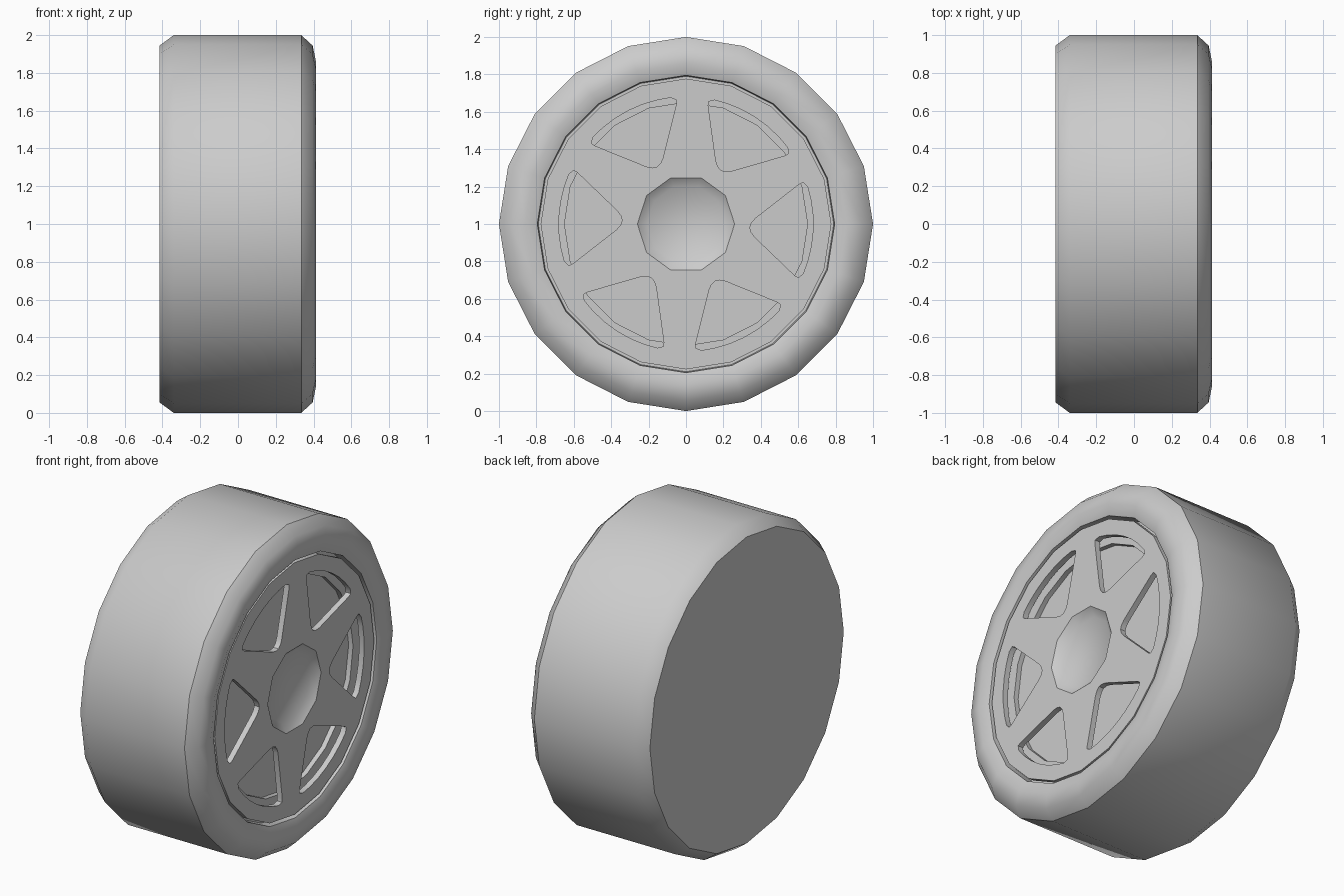
import bpy, bmesh
from math import sin, cos, pi, radians

if "Cube" in bpy.data.objects:
    bpy.data.objects.remove(bpy.data.objects["Cube"])

CENTRE_Z = 1.0


def smooth(ob, angle):
    bpy.ops.object.select_all(action='DESELECT')
    ob.select_set(True)
    bpy.context.view_layer.objects.active = ob
    bpy.ops.object.shade_smooth_by_angle(angle=radians(angle))


def lathe(name, profile, sides, angle=40):
    """Revolve (x, radius) points about the axle; radius 0 closes with a cap."""
    bm = bmesh.new()
    rings = []
    for x, r in profile:
        rings.append([bm.verts.new((x, r * cos(2 * pi * i / sides), r * sin(2 * pi * i / sides)))
                      for i in range(sides)] if r > 0 else None)
    for a, b in zip(rings, rings[1:]):
        if a is None or b is None:
            bm.faces.new(a or list(reversed(b)))
            continue
        for i in range(sides):
            j = (i + 1) % sides
            bm.faces.new((a[i], a[j], b[j], b[i]))
    bmesh.ops.recalc_face_normals(bm, faces=bm.faces)
    # open dishes must face outwards (+x)
    if profile[0][1] > 0:
        flat = max(bm.faces, key=lambda f: len(f.verts))
        if flat.normal.x < 0:
            bmesh.ops.reverse_faces(bm, faces=bm.faces)
    me = bpy.data.meshes.new(name)
    bm.to_mesh(me)
    bm.free()
    ob = bpy.data.objects.new(name, me)
    ob.location.z = CENTRE_Z
    bpy.context.collection.objects.link(ob)
    smooth(ob, angle)
    return ob


def ring(r, sides):
    return [(r * cos(2 * pi * i / sides), r * sin(2 * pi * i / sides)) for i in range(sides)]


# Tyre with flat back and rounded front shoulder, running in behind the rim
lathe("tyre", [(-0.415, 0), (-0.415, 0.945), (-0.34, 1), (0.335, 1), (0.395, 0.945),
               (0.413, 0.86), (0.39, 0.795), (0.33, 0.79), (0.33, 0.65), (0.30, 0.65),
               (0.30, 0)], 20)

# Hub recess in the middle of the rim
lathe("hub_recess", [(0.385, 0.26), (0.345, 0.21), (0.345, 0)], 10, 60)

# Spoked rim face: a filled outline with six rounded windows and the hub hole
half = [(0.35, 0.025), (0.37, 0.05), (0.595, 0.245), (0.615, 0.255)]
half += [(0.68 * cos(radians(a)), 0.68 * sin(radians(a))) for a in (20, 14, 7)]
window = half + [(0.68, 0)] + [(u, -v) for u, v in reversed(half)] + [(0.342, 0)]

outlines = [ring(0.777, 20), ring(0.26, 10)]
for k in range(6):
    t = radians(60 * k - 3)
    outlines.append([(u * cos(t) - v * sin(t), u * sin(t) + v * cos(t)) for u, v in window])

curve = bpy.data.curves.new("spoked_rim", 'CURVE')
curve.dimensions = '2D'
curve.fill_mode = 'BOTH'
curve.extrude = 0.0175
for pts in outlines:
    sp = curve.splines.new('POLY')
    sp.points.add(len(pts) - 1)
    for p, (u, v) in zip(sp.points, pts):
        p.co = (u, v, 0, 1)
    sp.use_cyclic_u = True
rim = bpy.data.objects.new("spoked_rim", curve)
rim.location = (0.3675, 0, CENTRE_Z)
rim.rotation_euler = (pi / 2, 0, pi / 2)
bpy.context.collection.objects.link(rim)
bpy.ops.object.select_all(action='DESELECT')
rim.select_set(True)
bpy.context.view_layer.objects.active = rim
bpy.ops.object.convert(target='MESH')
rim = bpy.context.view_layer.objects.active
rim.name = "spoked_rim"
bm = bmesh.new()
bm.from_mesh(rim.data)
bmesh.ops.remove_doubles(bm, verts=bm.verts, dist=0.0005)
bmesh.ops.recalc_face_normals(bm, faces=bm.faces)
bm.to_mesh(rim.data)
bm.free()
smooth(rim, 30)
